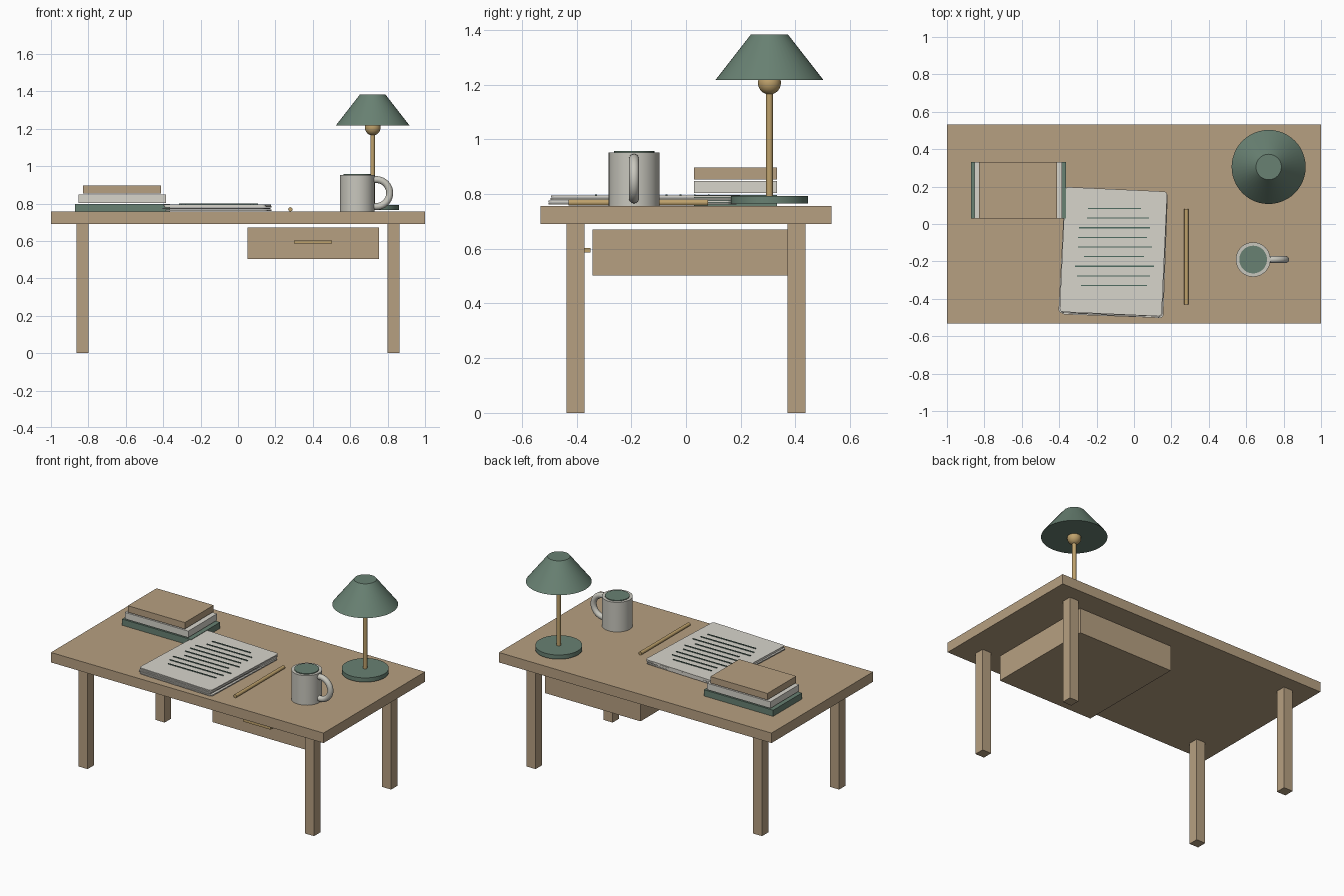
import bpy, math

if "Cube" in bpy.data.objects:
    bpy.data.objects.remove(bpy.data.objects["Cube"])

def mat(name, rgb):
    m = bpy.data.materials.new(name)
    m.diffuse_color = (*rgb, 1)
    m.use_nodes = True
    m.node_tree.nodes["Principled BSDF"].inputs["Base Color"].default_value = m.diffuse_color
    return m

WOOD = mat("wood", (0.47, 0.35, 0.22))
GREEN = mat("green", (0.14, 0.22, 0.17))
PAPER = mat("paper", (0.68, 0.66, 0.60))
STONE = mat("stoneware", (0.58, 0.57, 0.51))
BRASS = mat("brass", (0.52, 0.36, 0.15))
INK = mat("ink", (0.08, 0.15, 0.12))

def finish(name, m, smooth=False):
    o = bpy.context.object
    o.name = name
    o.data.materials.append(m)
    if smooth:
        bpy.ops.object.shade_smooth_by_angle(angle=math.radians(35))
    return o

def box(name, x, y, z, m, turn=0):
    """Box from (min, max) pairs along each axis, optionally turned about z."""
    bpy.ops.mesh.primitive_cube_add(
        size=1, location=[(a + b) / 2 for a, b in (x, y, z)], rotation=(0, 0, turn))
    o = bpy.context.object
    o.scale = [b - a for a, b in (x, y, z)]
    bpy.ops.object.transform_apply(location=False, rotation=False, scale=True)
    return finish(name, m)

def cone(name, x, y, z0, z1, r0, r1, m, n=48):
    bpy.ops.mesh.primitive_cone_add(vertices=n, radius1=r0, radius2=r1,
                                    depth=z1 - z0, location=(x, y, (z0 + z1) / 2))
    return finish(name, m, True)

# Desk
box("desk_top", (-1, 1), (-0.532, 0.532), (0.69, 0.756), WOOD)
for sx, side in ((-1, "left"), (1, "right")):
    for sy, end in ((-1, "front"), (1, "back")):
        cx, cy = sx * 0.831, sy * 0.404
        box(f"{end}_{side}_leg", (cx - 0.033, cx + 0.033), (cy - 0.033, cy + 0.033), (0, 0.69), WOOD)
box("drawer", (0.052, 0.754), (-0.342, 0.402), (0.503, 0.671), WOOD)
box("drawer_pull", (0.30, 0.503), (-0.378, -0.35), (0.587, 0.603), BRASS)

# Book stack
for i, (x0, x1, m) in enumerate(((-0.872, -0.364, GREEN), (-0.852, -0.386, PAPER), (-0.83, -0.411, WOOD))):
    z = 0.754 + 0.05 * i
    box(f"book_{i + 1}", (x0, x1), (0.03, 0.332), (z, z + 0.043), m)

# Loose sheets with softly rounded corners
for i, (dx, dy, turn) in enumerate(((0.006, -0.008, -0.036), (-0.004, -0.004, -0.052),
                                    (0.003, 0.0, -0.04), (0.0, 0.003, -0.046))):
    z = 0.761 + 0.0088 * i
    s = box(f"sheet_{i + 1}", (-0.383 + dx, 0.163 + dx), (-0.485 + dy, 0.183 + dy),
            (z, z + 0.007), PAPER, turn)
    b = s.modifiers.new("round_corners", 'BEVEL')
    b.limit_method = 'WEIGHT'
    w = s.data.attributes.new("bevel_weight_edge", 'FLOAT', 'EDGE')
    for e in s.data.edges:
        p, q = (s.data.vertices[v].co for v in e.vertices)
        w.data[e.index].value = 1.0 if abs(p.z - q.z) > 0.001 else 0.0
    b.width, b.segments = 0.018, 4

# Ruled lines on the top sheet
rules = ((-0.246, 0.037), (-0.25, 0.08), (-0.294, 0.086), (-0.3, 0.07), (-0.3, 0.096),
         (-0.267, 0.053), (-0.315, 0.107), (-0.305, 0.086), (-0.283, 0.07))
for i, x in enumerate(rules):
    y = 0.083 - 0.0515 * i
    box(f"ruled_line_{i + 1}", x, (y - 0.003, y + 0.003), (0.793, 0.799), INK)

# Pencil
bpy.ops.mesh.primitive_cylinder_add(vertices=12, radius=0.0115, depth=0.51,
                                    location=(0.28, -0.175, 0.769), rotation=(math.pi / 2, 0, 0))
finish("pencil", BRASS, True)

# Mug
cone("mug_body", 0.637, -0.19, 0.756, 0.952, 0.0925, 0.0925, STONE)
cone("mug_drink", 0.637, -0.19, 0.94, 0.957, 0.074, 0.074, GREEN)
bpy.ops.mesh.primitive_torus_add(major_radius=0.072, minor_radius=0.0185, major_segments=40,
                                 minor_segments=16, location=(0.739, -0.19, 0.856),
                                 rotation=(math.pi / 2, 0, 0))
finish("mug_handle", STONE, True)

# Lamp
LX, LY = 0.72, 0.305
cone("lamp_base", LX, LY, 0.765, 0.793, 0.141, 0.141, GREEN)
cone("lamp_pole", LX, LY, 0.785, 1.21, 0.0125, 0.0125, BRASS, 24)
bpy.ops.mesh.primitive_uv_sphere_add(segments=32, ring_count=16, radius=0.042, location=(LX, LY, 1.206))
finish("lamp_bulb", BRASS, True)
cone("lamp_shade", LX, LY, 1.216, 1.383, 0.198, 0.068, GREEN)
